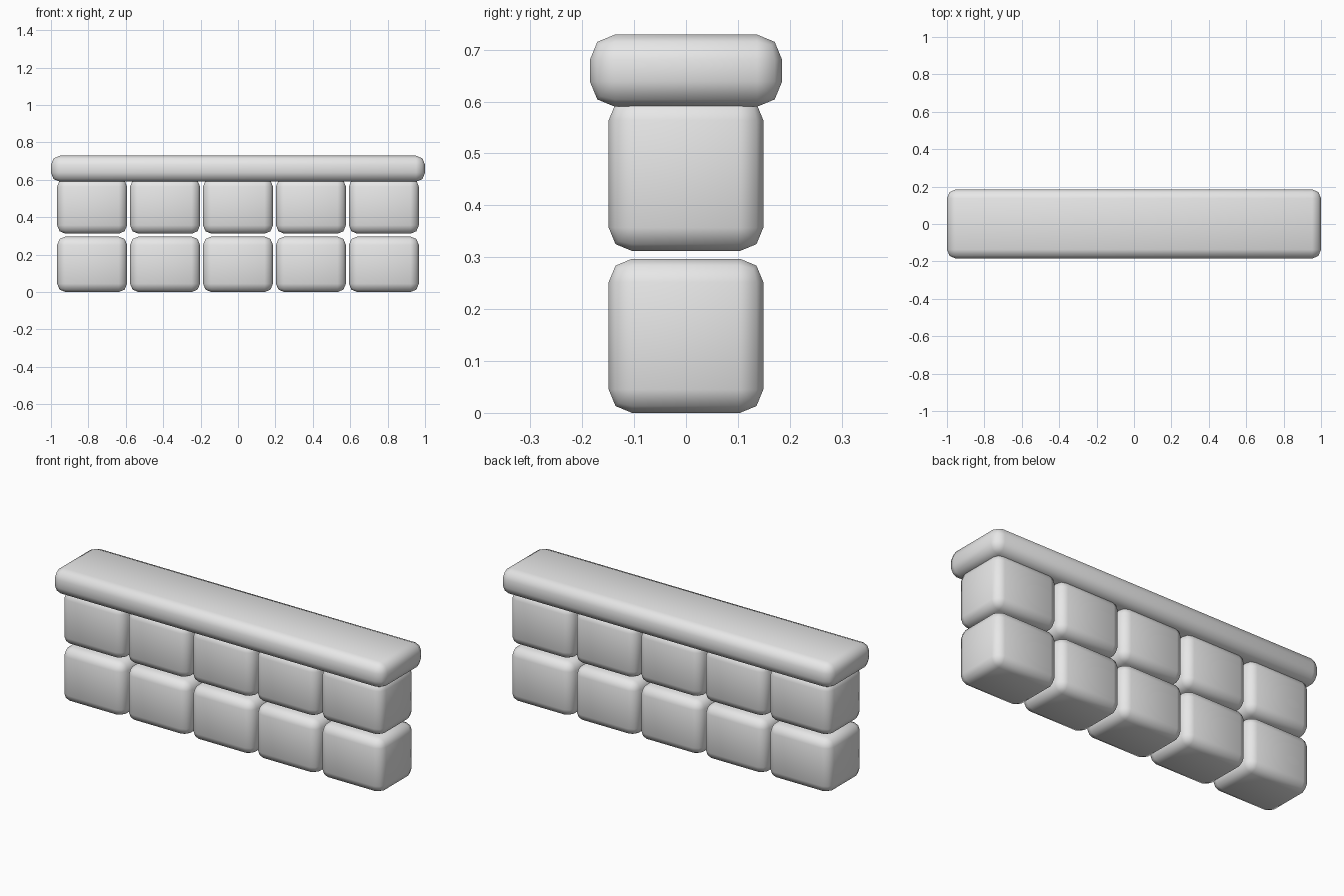
import bpy

# Remove the default cube
cube = bpy.data.objects.get("Cube")
if cube:
    bpy.data.objects.remove(cube, do_unlink=True)

# Single stone colour
stone = bpy.data.materials.new("stone_grey")
stone.use_nodes = True
GREY = (0.8, 0.8, 0.8, 1)
stone.diffuse_color = GREY
stone.node_tree.nodes["Principled BSDF"].inputs["Base Color"].default_value = GREY


def rounded_block(name, size, x, bottom, radius):
    """Box with two-step rounded edges, standing on height `bottom`."""
    bpy.ops.mesh.primitive_cube_add(size=1, location=(x, 0, bottom + size[2] / 2))
    block = bpy.context.object
    block.name = block.data.name = name
    block.scale = size
    bpy.ops.object.transform_apply(location=False, rotation=False, scale=True)
    block.data.materials.append(stone)
    bevel = block.modifiers.new("rounded_edges", "BEVEL")
    bevel.width = radius
    bevel.segments = 2
    bevel.limit_method = "NONE"
    bpy.ops.object.shade_smooth()
    return block


# Two courses of five stones
COLUMNS = 5
PITCH = 0.39
STONE_SIZE = (0.374, 0.298, 0.297)
for course, bottom in (("lower", 0), ("upper", 0.312)):
    for i in range(COLUMNS):
        x = (i - (COLUMNS - 1) / 2) * PITCH
        rounded_block(f"{course}_stone_{i + 1}", STONE_SIZE, x, bottom, 0.045)

# Long coping slab overhanging the wall
rounded_block("coping_slab", (2, 0.37, 0.139), 0, 0.59, 0.048)
